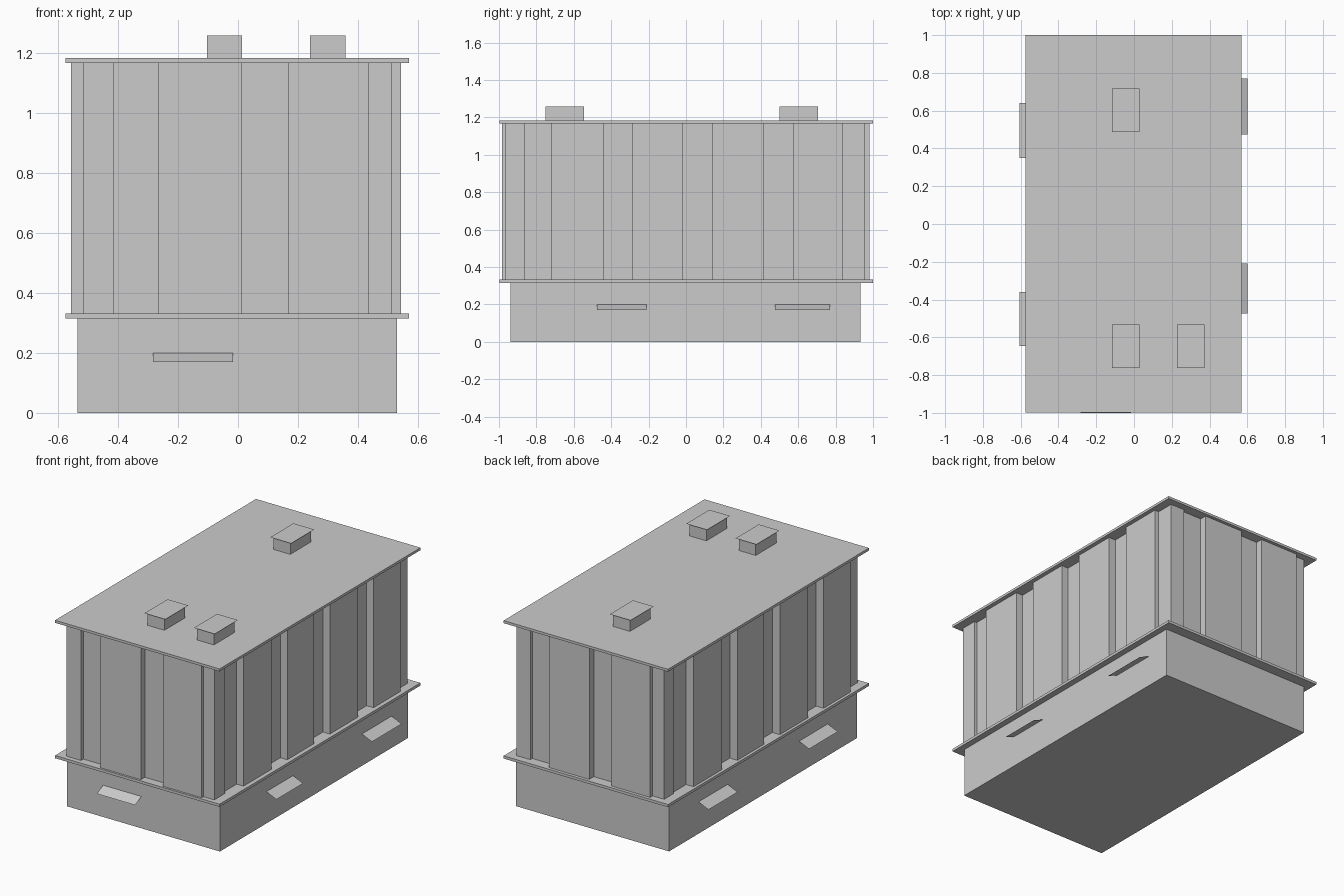
import bpy
from mathutils import Vector

if "Cube" in bpy.data.objects:
    bpy.data.objects.remove(bpy.data.objects["Cube"])


def mesh(name, verts, faces):
    me = bpy.data.meshes.new(name)
    me.from_pydata(verts, [], faces)
    ob = bpy.data.objects.new(name, me)
    bpy.context.collection.objects.link(ob)
    return ob


def box(name, x0, x1, y0, y1, z0, z1):
    v = [(x, y, z) for z in (z0, z1) for y in (y0, y1) for x in (x0, x1)]
    f = [(0, 2, 3, 1), (4, 5, 7, 6), (0, 1, 5, 4),
         (1, 3, 7, 5), (3, 2, 6, 7), (2, 0, 4, 6)]
    return mesh(name, v, f)


def sheet(name, origin, u, v):
    o, u, v = Vector(origin), Vector(u), Vector(v)
    return mesh(name, [o, o + u, o + u + v, o + v], [(0, 1, 2, 3)])


LOW, HIGH = 0.332, 1.167

# Ground floor and the two overhanging slabs
box("ground_floor", -0.535, 0.53, -0.937, 0.932, 0, 0.315)
box("lower_slab", -0.575, 0.57, -0.998, 1.0, 0.315, LOW)
box("roof_slab", -0.575, 0.57, -0.998, 1.0, HIGH, 1.183)

# Recessed upper wall
box("upper_wall", -0.505, 0.495, -0.945, 0.935, LOW, HIGH)

# Corner posts: wide post on the left of each end, narrow on the right
box("corner_post_front_left", -0.517, -0.415, -0.968, -0.84, LOW, HIGH)
box("corner_post_front_right", 0.437, 0.513, -0.968, -0.863, LOW, HIGH)
box("corner_post_back_right", 0.415, 0.513, 0.84, 0.955, LOW, HIGH)
box("corner_post_back_left", -0.517, -0.437, 0.863, 0.955, LOW, HIGH)

# Projecting bays on the ends; the back repeats the front turned half round
for i, (a, b) in enumerate([(-0.267, 0.013), (0.167, 0.437)]):
    box(f"front_bay_{i}", a, b, -0.985, -0.9, LOW, HIGH)
    box(f"back_bay_{i}", -b, -a, 0.9, 0.98, LOW, HIGH)

# Projecting bays on the long sides
for i, (a, b) in enumerate([(-0.72, -0.44), (-0.285, -0.02),
                            (0.138, 0.417), (0.572, 0.84)]):
    box(f"right_bay_{i}", 0.45, 0.543, a, b, LOW, HIGH)
    box(f"left_bay_{i}", -0.557, -0.45, -b, -a, LOW, HIGH)

# Roof vents with thin oversailing lids
for i, (x, y) in enumerate([(-0.045, 0.603), (-0.045, -0.648), (0.299, -0.648)]):
    box(f"roof_vent_{i}", x - 0.059, x + 0.059, y - 0.103, y + 0.103, 1.183, 1.258)
    sheet(f"vent_lid_{i}", (x - 0.072, y - 0.115, 1.26), (0.145, 0, 0), (0, 0.23, 0))

# Sloping sheet awnings
sheet("front_awning", (-0.283, -1.0, 0.17), (0.267, 0, 0), (0, 0.063, 0.03))
for i, (a, b) in enumerate([(-0.475, -0.21), (0.475, 0.77)]):
    sheet(f"right_awning_{i}", (0.6, a, 0.17), (0, b - a, 0), (-0.07, 0, 0.03))
for i, (a, b) in enumerate([(-0.645, -0.36), (0.35, 0.64)]):
    sheet(f"left_awning_{i}", (-0.605, b, 0.17), (0, a - b, 0), (0.07, 0, 0.03))

# Flush door and window on the front wall
sheet("door", (0.213, -0.938, 0.004), (0.07, 0, 0), (0, 0, 0.116))
sheet("window", (-0.46, -0.938, 0.147), (0.103, 0, 0), (0, 0, 0.113))
